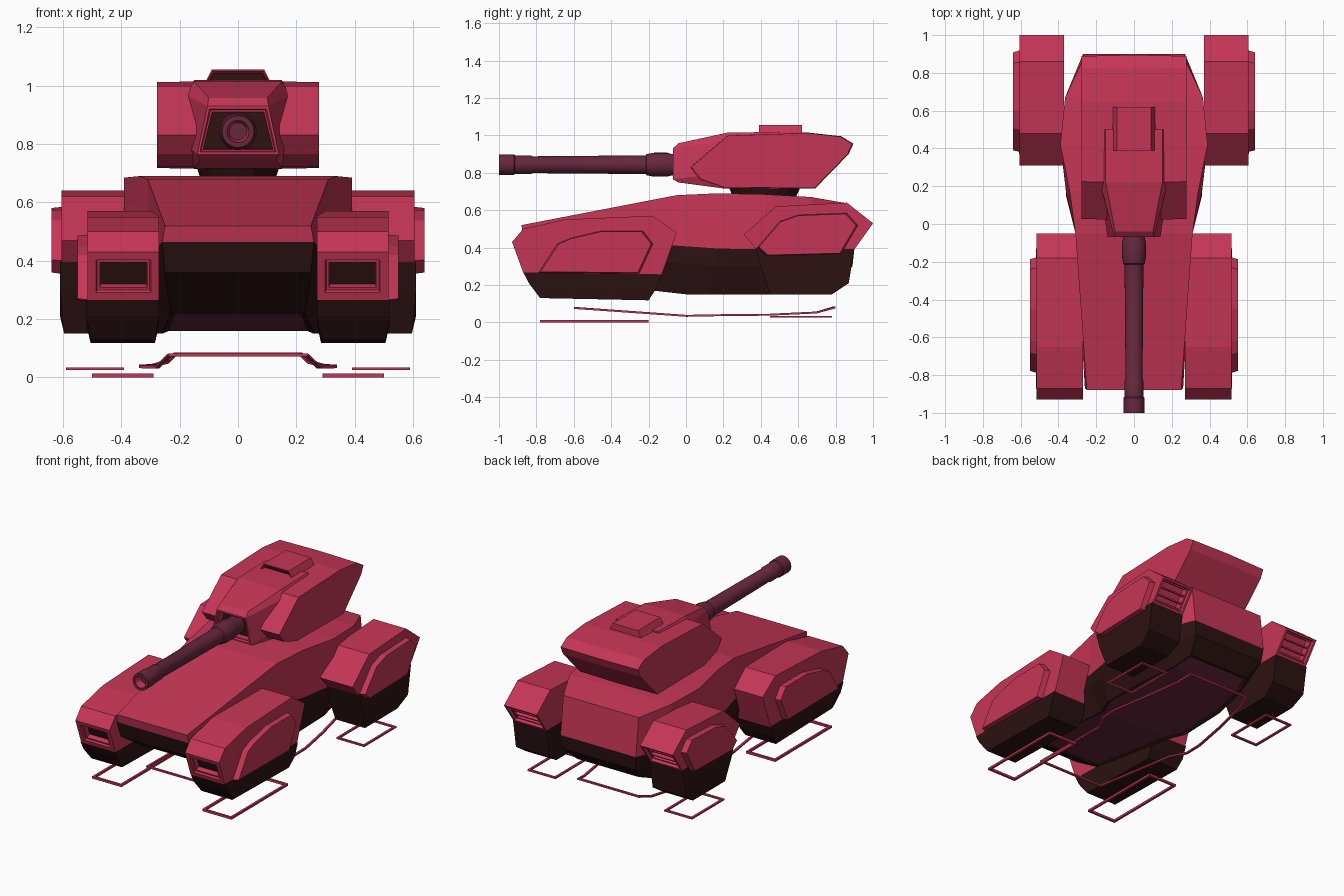
import bpy, bmesh, math
from mathutils import Vector

if "Cube" in bpy.data.objects:
    bpy.data.objects.remove(bpy.data.objects["Cube"])


def material(name, rgb):
    m = bpy.data.materials.new(name)
    m.diffuse_color = (*rgb, 1)
    m.use_nodes = True
    m.node_tree.nodes["Principled BSDF"].inputs["Base Color"].default_value = m.diffuse_color
    return m


RED, DARK, PLUM = 0, 1, 2
MATS = [material("crimson armour", (0.56, 0.036, 0.092)),
        material("black underbody", (0.026, 0.006, 0.006)),
        material("dark plum metal", (0.135, 0.021, 0.046))]


def finish(bm, name, mirror=False, smooth=False):
    bmesh.ops.recalc_face_normals(bm, faces=bm.faces)
    me = bpy.data.meshes.new(name)
    bm.to_mesh(me)
    bm.free()
    for m in MATS:
        me.materials.append(m)
    ob = bpy.data.objects.new(name, me)
    bpy.context.collection.objects.link(ob)
    if mirror:
        ob.modifiers.new("mirror", 'MIRROR').use_mirror_merge = False
    if smooth:
        bpy.context.view_layer.objects.active = ob
        ob.select_set(True)
        bpy.ops.object.shade_smooth_by_angle(angle=math.radians(35))
        ob.select_set(False)
    return ob


def vent(bm, direction, frame, rim, depth, floor):
    """Sink a framed opening into the face that looks along direction."""
    bmesh.ops.recalc_face_normals(bm, faces=bm.faces)
    bm.normal_update()
    d = Vector(direction).normalized()
    f = max(bm.faces, key=lambda f: f.normal.dot(d))
    bmesh.ops.inset_individual(bm, faces=[f], thickness=frame)
    bmesh.ops.inset_individual(bm, faces=[f], thickness=0.006, depth=-depth * 0.4)
    bmesh.ops.inset_individual(bm, faces=[f], thickness=rim)
    bmesh.ops.inset_individual(bm, faces=[f], thickness=0.002, depth=-depth)
    f.material_index = floor


def prism(prof, x0, x1, mat, scale=1.0, pinch=None):
    """Side profile (y, z) pushed along x; the far end may shrink, low points may pinch."""
    bm = bmesh.new()
    n = len(prof)
    cy, cz = sum(p[0] for p in prof) / n, sum(p[1] for p in prof) / n
    a = [bm.verts.new((x0, y, z)) for y, z in prof]
    b = [bm.verts.new((x1, cy + (y - cy) * scale, cz + (z - cz) * scale)) for y, z in prof]
    bm.faces.new(a)
    bm.faces.new(b)
    for i in range(n):
        bm.faces.new((a[i], a[(i + 1) % n], b[(i + 1) % n], b[i]))
    for f in bm.faces:
        f.material_index = mat
    if pinch:
        mid = (x0 + x1) / 2
        for v in bm.verts:
            if v.co.z < pinch:
                v.co.x = mid + (v.co.x - mid) * 0.88
    return bm


def loft(rings, bands):
    """Symmetric loft; each ring lists right-hand points from top to bottom."""
    bm = bmesh.new()
    R = [[bm.verts.new(p) for p in r] for r in rings]
    L = [[bm.verts.new((-p[0], p[1], p[2])) for p in r] for r in rings]
    n = len(rings[0])
    tops, bottoms = [], []
    for i in range(len(rings) - 1):
        for S in (R, L):
            for j in range(n - 1):
                bm.faces.new((S[i][j], S[i + 1][j], S[i + 1][j + 1], S[i][j + 1])).material_index = bands[j]
        for j, out in ((0, tops), (n - 1, bottoms)):
            out.append(bm.faces.new((R[i][j], R[i + 1][j], L[i + 1][j], L[i][j])))
            out[-1].material_index = bands[0] if j == 0 else bands[-1]
    for i in (0, -1):
        for j in range(n - 1):
            bm.faces.new((R[i][j], R[i][j + 1], L[i][j + 1], L[i][j])).material_index = bands[j]
    return bm, bottoms


def frame(name, pts, mirror, w=0.014, h=0.01):
    """Flat closed wire outline with mitred corners."""
    bm = bmesh.new()
    n = len(pts)
    P = [Vector(p) for p in pts]
    rings = []
    for i in range(n):
        d0 = (P[i] - P[i - 1]).xy.normalized()
        d1 = (P[(i + 1) % n] - P[i]).xy.normalized()
        n0, n1 = Vector((-d0.y, d0.x)), Vector((-d1.y, d1.x))
        m = (n0 + n1) / (1 + n0.dot(n1)) * w
        x, y, z = P[i]
        rings.append([bm.verts.new(c) for c in ((x, y, z), (x + m.x, y + m.y, z),
                                               (x + m.x, y + m.y, z + h), (x, y, z + h))])
    for i in range(n):
        a, b = rings[i], rings[(i + 1) % n]
        for k in range(4):
            bm.faces.new((a[k], a[(k + 1) % 4], b[(k + 1) % 4], b[k]))
    finish(bm, name, mirror)


def rect(x0, x1, y0, y1, z):
    return [(x0, y0, z), (x1, y0, z), (x1, y1, z), (x0, y1, z)]


# Hull: red above, black below, plum belly plate
hull, belly = loft([
    [(.25, -.88, .52), (.26, -.87, .465), (.25, -.84, .36), (.23, -.62, .22)],
    [(.31, -.05, .68), (.31, -.05, .41), (.31, -.05, .32), (.26, 0, .15)],
    [(.34, .17, .69), (.36, .17, .395), (.36, .15, .30), (.31, .12, .15)],
    [(.39, .42, .685), (.39, .42, .39), (.37, .42, .30), (.30, .45, .15)],
    [(.365, .67, .67), (.365, .67, .39), (.35, .67, .30), (.26, .68, .165)],
    [(.27, .87, .635), (.27, .90, .39), (.26, .89, .30), (.22, .80, .21)]],
    [RED, DARK, DARK])
bmesh.ops.recalc_face_normals(hull, faces=hull.faces)
bmesh.ops.inset_region(hull, faces=belly, thickness=0.025, depth=-0.01)
for f in belly:
    f.material_index = PLUM
finish(hull, "hull")

# Front pods
pod = prism([(-.93, .43), (-.87, .50), (-.65, .55), (-.18, .57), (-.05, .48), (-.13, .255), (-.87, .265)],
            .27, .515, RED)
vent(pod, (0, -.94, -.33), .04, .014, .03, DARK)
finish(pod, "front_pod", True)
finish(prism([(-.87, .267), (-.84, .21), (-.78, .13), (-.2, .118), (-.16, .18), (-.13, .257)],
             .27, .52, DARK, pinch=.16), "front_pod_underside", True)
finish(prism([(-.79, .265), (-.69, .42), (-.62, .45), (-.45, .49), (-.23, .49), (-.175, .42), (-.25, .26)],
             .51, .55, RED, .96), "front_pod_side_panel", True)

# Rear pods
pod = prism([(.31, .47), (.48, .62), (.86, .64), (1.0, .53), (.90, .39), (.37, .395)], .37, .605, RED)
vent(pod, (0, .81, -.58), .018, .012, .045, RED)
finish(pod, "rear_pod", True)
finish(prism([(.37, .397), (.40, .30), (.45, .15), (.78, .15), (.87, .21), (.90, .392)],
             .37, .61, DARK, pinch=.18), "rear_pod_underside", True)
finish(prism([(.38, .40), (.50, .54), (.60, .575), (.86, .585), (.92, .52), (.83, .365), (.43, .355)],
             .60, .64, RED, .96), "rear_pod_side_panel", True)

# Exhaust louvres across the rear pod openings
for k, t in enumerate((.36, .64)):
    y, z = 1.0 - .1 * t, .53 - .14 * t
    finish(prism([(y - .03, z + .02), (y - .012, z + .012), (y - .016, z + .004), (y - .034, z + .012)],
                 .40, .575, RED), "rear_louvre_%d" % (k + 1), True)

# Hover outlines below the body
frame("front_hover_outline", rect(.29, .50, -.78, -.20, 0), True, h=.014)
frame("rear_hover_outline", rect(.39, .59, .45, .78, .025), True)
side = [(.24, -.60, .072), (.285, 0, .03), (.34, .10, .032), (.34, .22, .034), (.30, .45, .036), (.25, .70, .048), (.22, .80, .075)]
frame("hull_hover_outline", side + [(-x, y, z) for x, y, z in reversed(side)], False)

# Turret neck
bm = bmesh.new()
bmesh.ops.create_cone(bm, cap_ends=True, segments=16, radius1=.86, radius2=1, depth=.06)
for v in bm.verts:
    v.co = Vector((v.co.x * .145, .42 + v.co.y * .195, .70 + v.co.z))
for f in bm.faces:
    f.material_index = DARK
finish(bm, "turret_neck")

# Turret body: slab cheeks, slightly bulged at mid height
cheek = [(.02, .83), (.22, 1.0), (.65, 1.015), (.83, .995), (.895, .955), (.87, .90), (.69, .715), (.2, .72), (.07, .765)]
finish(prism(cheek, 0, .277, RED, .985), "turret_body", True)

# Gun mantlet with square socket
bm, _ = loft([
    [(.10, -.04, .958), (.105, -.07, .93), (.14, -.07, .765), (.13, -.04, .748)],
    [(.15, .22, 1.014), (.18, .22, .97), (.18, .20, .80), (.15, .20, .716)],
    [(.15, .50, 1.019), (.18, .50, .97), (.18, .50, .80), (.15, .50, .714)]],
    [RED, RED, RED])
vent(bm, (0, -1, 0), .012, .008, .04, DARK)
finish(bm, "gun_mantlet")

# Roof hatch with front grille
bm, _ = loft([[(.09, y, 1.055), (.115, y, 1.005)] for y in (.39, .62)], [RED])
vent(bm, (0, -1, 0), .006, .002, .02, DARK)
finish(bm, "roof_hatch")

# Gun barrel: turned profile (y, radius), red bore ring
prof = [(-.95, .001), (-.95, .03), (-1, .038), (-1, .055), (-.92, .055), (-.915, .05), (-.83, .05), (-.82, .045),
        (-.215, .05), (-.21, .057), (-.17, .064), (-.10, .064), (-.08, .058), (.05, .058), (.05, .001)]
bm = bmesh.new()
N = 24
rings = [[bm.verts.new((r * math.cos(math.tau * k / N), y, .843 + r * math.sin(math.tau * k / N)))
          for k in range(N)] for y, r in prof]
for i in range(len(rings) - 1):
    for k in range(N):
        q = (k + 1) % N
        f = bm.faces.new((rings[i][k], rings[i][q], rings[i + 1][q], rings[i + 1][k]))
        f.material_index = RED if i == 1 else PLUM
finish(bm, "gun_barrel", smooth=True)
